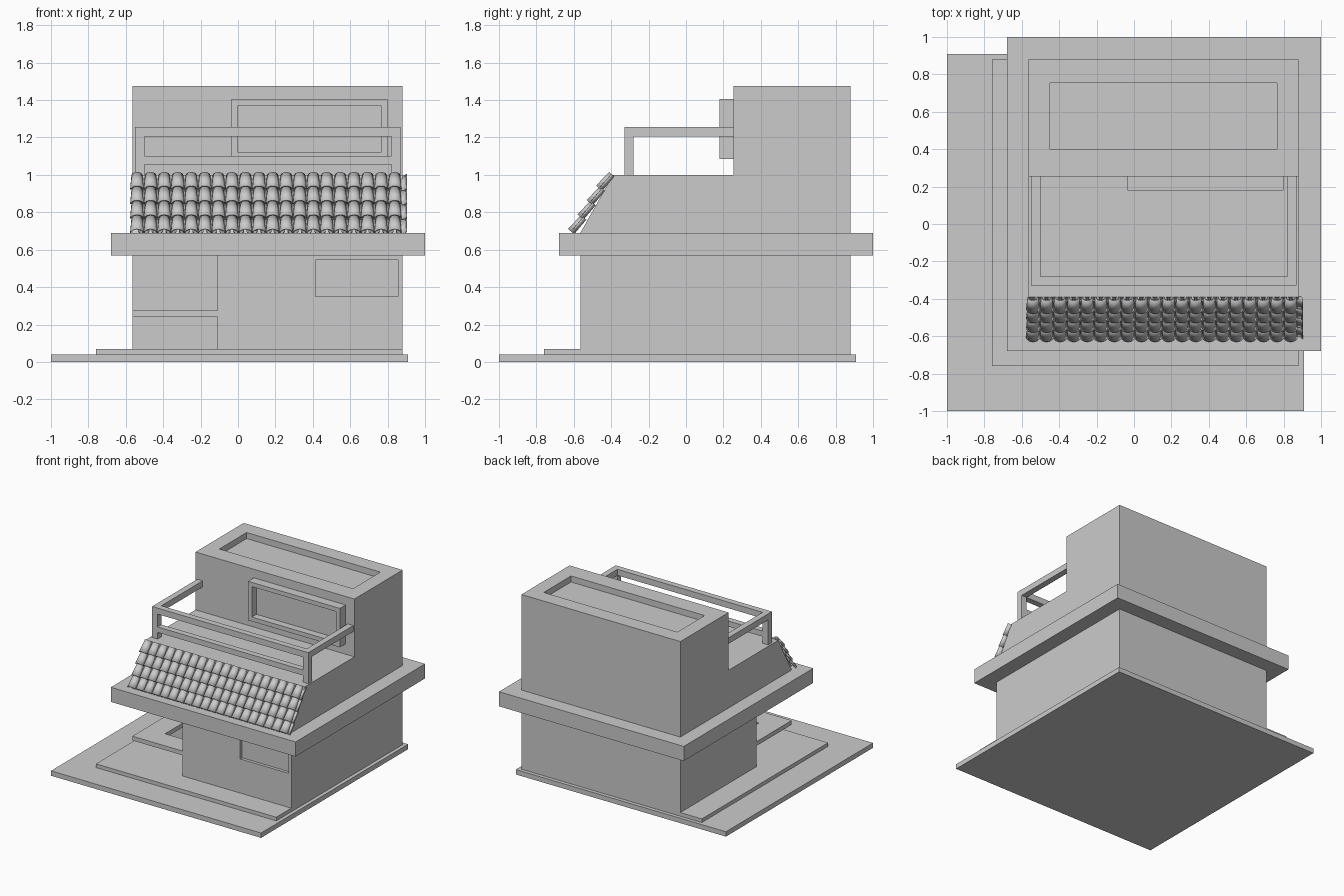
import bpy, bmesh, math

if "Cube" in bpy.data.objects:
    bpy.data.objects.remove(bpy.data.objects["Cube"])


def add_mesh(name, verts, faces):
    me = bpy.data.meshes.new(name)
    me.from_pydata(verts, [], faces)
    bm = bmesh.new()
    bm.from_mesh(me)
    bmesh.ops.recalc_face_normals(bm, faces=bm.faces)
    bm.to_mesh(me)
    bm.free()
    ob = bpy.data.objects.new(name, me)
    bpy.context.collection.objects.link(ob)
    return ob


def prism(name, pts, lo, hi, axis):
    """Extrude a closed 2D outline: axis 'x' takes (y, z), axis 'z' takes (x, y), axis 'y' takes (x, z)."""
    place = {'x': lambda p, t: (t, p[0], p[1]),
             'y': lambda p, t: (p[0], t, p[1]),
             'z': lambda p, t: (p[0], p[1], t)}[axis]
    n = len(pts)
    verts = [place(p, lo) for p in pts] + [place(p, hi) for p in pts]
    faces = [list(range(n)), list(range(n, 2 * n))]
    faces += [[i, (i + 1) % n, (i + 1) % n + n, i + n] for i in range(n)]
    return add_mesh(name, verts, faces)


def box(name, x0, x1, y0, y1, z0, z1):
    return prism(name, [(x0, y0), (x1, y0), (x1, y1), (x0, y1)], z0, z1, 'z')


def cut(ob, *dims):
    """Subtract a box from an object and remove the cutter."""
    cutter = box("cutter", *dims)
    cutter.hide_render = True
    mod = ob.modifiers.new("cut", 'BOOLEAN')
    mod.operation = 'DIFFERENCE'
    mod.solver = 'EXACT'
    mod.object = cutter
    bpy.context.view_layer.objects.active = ob
    bpy.ops.object.modifier_apply(modifier=mod.name)
    bpy.data.objects.remove(cutter, do_unlink=True)


L, R = -0.565, 0.88      # outer wall limits
P = -0.11                # inner corner of the porch

# ground slabs
box("ground_slab", -1, 0.91, -1, 0.91, 0, 0.04)
box("plinth_step", -0.76, R, -0.76, R, 0.04, 0.07)

# ground floor with an open porch at the front left corner
ground = prism("ground_floor", [(P, L), (R, L), (R, R), (L, R), (L, P), (P, P)], 0.07, 0.57, 'z')
cut(ground, 0.415, 0.855, L - 0.1, L + 0.025, 0.35, 0.545)

# L-shaped porch ledge
W = L + 0.175
prism("porch_ledge", [(L, L), (P, L), (P, W), (W, W), (W, P), (L, P)], 0.24, 0.275, 'z')

# overhanging floor slab
box("eaves_slab", -0.68, 1, -0.68, 1, 0.57, 0.69)

# upper storey with sloped front, terrace and sunken roof
upper = prism("upper_storey", [(L, 0.69), (-0.39, 1.0), (0.255, 1.0), (0.255, 1.475), (R, 1.475), (R, 0.69)],
              L, R, 'x')
cut(upper, -0.45, 0.765, 0.4, 0.755, 1.425, 1.6)

# projecting window frame
frame = box("window_frame", -0.035, 0.80, 0.18, 0.255, 1.085, 1.405)
cut(frame, 0.0, 0.765, 0.1, 0.24, 1.12, 1.37)

# terrace railing
x0, x1, y0, y1, t = -0.55, 0.87, -0.33, 0.255, 0.05
prism("railing_top", [(x0, y1), (x0, y0), (x1, y0), (x1, y1), (x1 - t, y1), (x1 - t, y0 + t),
                      (x0 + t, y0 + t), (x0 + t, y1)], 1.205, 1.255, 'z')
for side, px in (("left", x0), ("right", x1 - t)):
    box("railing_post_" + side, px, px + t, y0, y0 + t, 1.0, 1.205)
box("railing_middle_bar", x0 + t, x1 - t, y0, y0 + t, 1.055, 1.10)


# barrel roof tiles: covers and the channels between them
def tile_field(name, x_start, r_low, r_top, rise, lift):
    seg, length, a = 8, 0.10, math.radians(50)
    dy, dz, ny, nz = math.cos(a), math.sin(a), -math.sin(a), math.cos(a)
    verts, faces = [], []
    for row in range(4):
        by, bz = -0.605 + 0.05 * row, 0.69 + 0.077 * row
        for col in range(20):
            cx, base = x_start + 0.0725 * col, len(verts)
            for s, r in ((0, r_low), (length, r_top)):
                for i in range(seg + 1):
                    ang = math.pi * i / seg
                    h = lift + rise * r * math.sin(ang)
                    verts.append((cx + r * math.cos(ang), by + dy * s + ny * h, bz + dz * s + nz * h))
            for i in range(seg):
                k = base + i
                faces.append((k, k + 1, k + seg + 2, k + seg + 1))
    ob = add_mesh(name, verts, faces)
    mod = ob.modifiers.new("thickness", 'SOLIDIFY')
    mod.thickness = 0.006
    mod.offset = 0
    bpy.ops.object.select_all(action='DESELECT')
    ob.select_set(True)
    bpy.context.view_layer.objects.active = ob
    bpy.ops.object.shade_smooth_by_angle(angle=math.radians(40))


tile_field("roof_cover_tiles", -0.54, 0.034, 0.027, 0.9, 0.0)
tile_field("roof_channel_tiles", -0.504, 0.027, 0.027, -0.7, 0.012)
